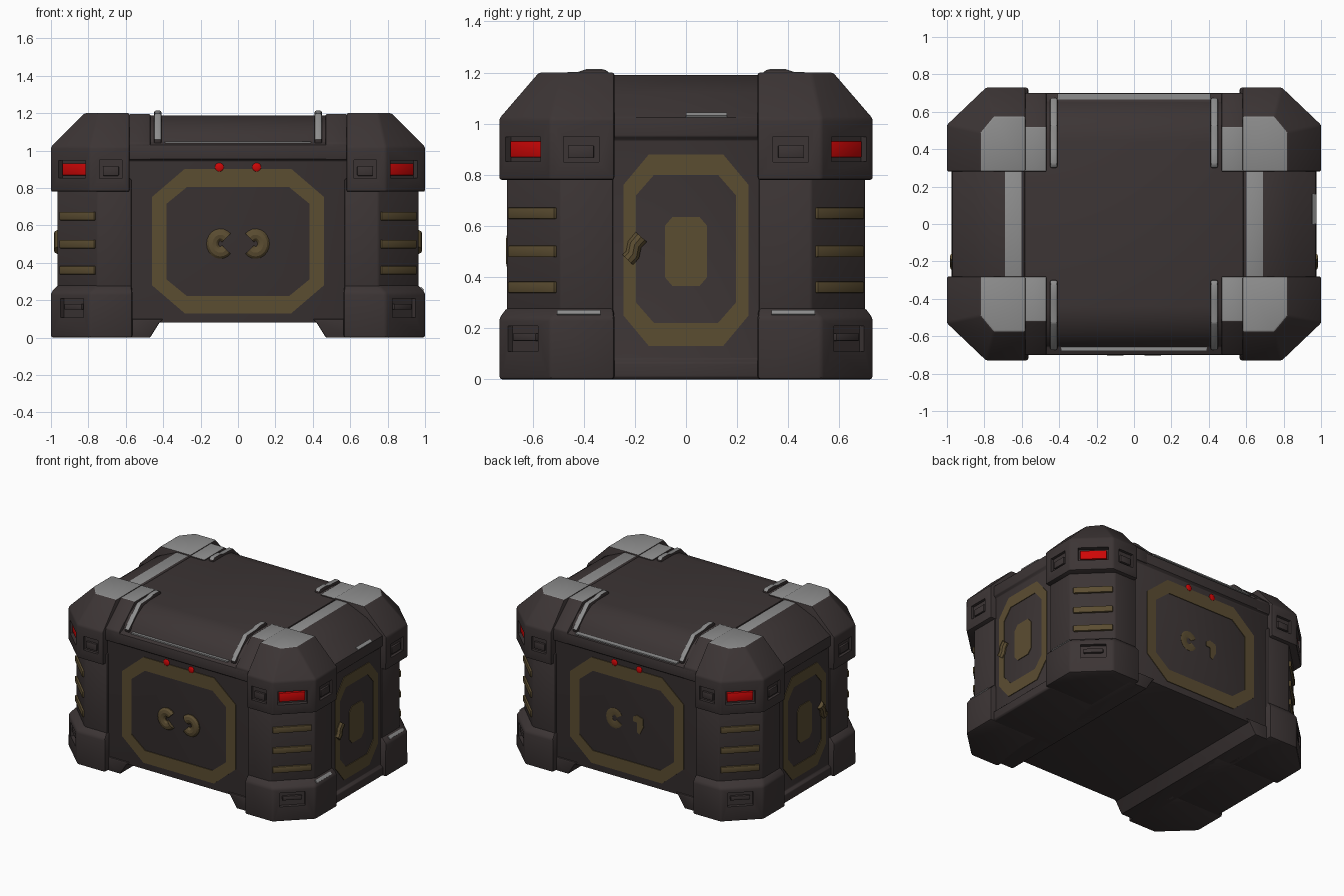
import bpy, bmesh, math
from mathutils import Matrix, Vector

if "Cube" in bpy.data.objects:
    bpy.data.objects.remove(bpy.data.objects["Cube"])


def material(name, rgb):
    m = bpy.data.materials.new(name)
    m.diffuse_color = (*rgb, 1)
    m.use_nodes = True
    m.node_tree.nodes["Principled BSDF"].inputs["Base Color"].default_value = m.diffuse_color
    return m


DARK = material("dark_brown_metal", (0.045, 0.035, 0.035))
TAN = material("tan_paint", (0.105, 0.074, 0.031))
GREY = material("light_grey", (0.27, 0.27, 0.27))
RED = material("red_light", (0.62, 0.002, 0.002))
cutters = []


def finish(name, bm, mat, mirror="", bevel=0, rule=None):
    """Turn a bmesh into an object; faces picked by the rule become grey."""
    bmesh.ops.recalc_face_normals(bm, faces=bm.faces)
    bm.normal_update()
    for f in bm.faces:
        f.material_index = 1 if rule and rule(f) else 0
    me = bpy.data.meshes.new(name)
    bm.to_mesh(me)
    bm.free()
    me.materials.append(mat)
    me.materials.append(GREY)
    ob = bpy.data.objects.new(name, me)
    bpy.context.collection.objects.link(ob)
    if bevel:
        b = ob.modifiers.new("Bevel", "BEVEL")
        b.width, b.segments, b.limit_method = bevel, 2, "ANGLE"
        b.angle_limit = math.radians(25)
    return add_mirror(ob, mirror)


def add_mirror(ob, axes):
    if axes:
        m = ob.modifiers.new("Mirror", "MIRROR")
        m.use_axis = ["x" in axes, "y" in axes, False]
        m.use_mirror_merge = False
    return ob


def to3d(axis, a, b, level):
    return {"x": (level, a, b), "y": (a, level, b), "z": (a, b, level)}[axis]


def solid(name, sections, axis, mat=DARK, **kw):
    """Loft matching polygons placed at levels along an axis."""
    bm = bmesh.new()
    rings = [[bm.verts.new(to3d(axis, a, b, lv)) for a, b in poly] for poly, lv in sections]
    n = len(rings[0])
    for r, s in zip(rings, rings[1:]):
        for i in range(n):
            bm.faces.new((r[i], r[(i + 1) % n], s[(i + 1) % n], s[i]))
    bm.faces.new(rings[0])
    bm.faces.new(rings[-1])
    return finish(name, bm, mat, **kw)


def prism(name, poly, axis, lo, hi, mat=DARK, **kw):
    return solid(name, [(poly, lo), (poly, hi)], axis, mat, **kw)


def box(name, loc, size, mat=DARK, angle=0, turn="Z", **kw):
    bm = bmesh.new()
    mx = Matrix.Translation(loc) @ Matrix.Rotation(angle, 4, turn) @ Matrix.Diagonal((*size, 1))
    bmesh.ops.create_cube(bm, size=1, matrix=mx)
    return finish(name, bm, mat, **kw)


def cut(ob, loc, size, angle=0):
    """Sink a rectangular pocket into a part."""
    c = box("pocket_cutter", loc, size, angle=angle)
    c.hide_render = True
    cutters.append(c)
    m = ob.modifiers.new("Pocket", "BOOLEAN")
    m.operation, m.solver, m.object = "DIFFERENCE", "EXACT", c


def octagon(w, z0, z1, cu, cv):
    return [(-w, z0 + cv), (-w + cu, z0), (w - cu, z0), (w, z0 + cv),
            (w, z1 - cv), (w - cu, z1), (-w + cu, z1), (-w, z1 - cv)]


def painted_ring(name, outer, inner, axis, level, mirror):
    bm = bmesh.new()
    d = 0.006
    rings = [[bm.verts.new(to3d(axis, a, b, lv)) for a, b in poly]
             for poly, lv in ((outer, level), (outer, level + d), (inner, level + d), (inner, level))]
    for k in range(4):
        r, s = rings[k], rings[(k + 1) % 4]
        for i in range(8):
            j = (i + 1) % 8
            bm.faces.new((r[i], r[j], s[j], s[i]))
    return finish(name, bm, TAN, mirror=mirror)


def tube(name, pts, radius, loc, scale):
    cu = bpy.data.curves.new(name, "CURVE")
    cu.dimensions, cu.bevel_depth, cu.bevel_resolution, cu.use_fill_caps = "3D", radius, 3, True
    sp = cu.splines.new("POLY")
    sp.points.add(len(pts) - 1)
    for p, co in zip(sp.points, pts):
        p.co = (*co, 1)
    cu.materials.append(TAN)
    ob = bpy.data.objects.new(name, cu)
    bpy.context.collection.objects.link(ob)
    ob.location, ob.scale = loc, scale


def flat_top(f):
    return f.normal.z > 0.9 and f.calc_center_median().z > 1.185


# Main hull with rounded lid, running left to right
half = [(0.68, 0.08), (0.68, 0.945), (0.70, 0.955), (0.70, 1.03), (0.655, 1.045),
        (0.635, 1.085), (0.58, 1.135), (0.51, 1.175), (0.44, 1.187)]
prism("hull_and_lid", half + [(-y, z) for y, z in reversed(half)], "x", -0.585, 0.585, bevel=0.006)

# Side sections with lip, skirt and sloping shoulder
side = [(0.48, 0), (0.965, 0), (0.975, 0.01), (0.975, 0.065), (0.955, 0.08), (0.955, 0.935), (0.972, 0.95),
        (0.972, 1.025), (0.945, 1.042), (0.85, 1.12), (0.69, 1.19), (0.60, 1.19), (0.585, 1.18), (0.48, 1.17)]
prism("side_section", side, "y", -0.29, 0.29, mirror="x", bevel=0.005, rule=flat_top)

# Runners under the hull
prism("runner", [(0.40, 0.1), (0.42, 0.08), (0.47, 0), (0.62, 0), (0.62, 0.1)], "y", -0.69, 0.69,
      mirror="x", bevel=0.006)

# Corner posts, feet and caps
outer = [(0.565, 0.28), (1.0, 0.28), (1.0, 0.53), (0.79, 0.73), (0.565, 0.73)]
post = [(0.57, 0.285), (0.965, 0.285), (0.965, 0.49), (0.75, 0.70), (0.57, 0.70)]
crown = [(0.58, 0.28), (0.82, 0.28), (0.82, 0.49), (0.75, 0.575), (0.58, 0.575)]
cap_low = [(0.58 if x < 0.6 else x, y) for x, y in outer]
prism("corner_post", post, "z", 0.2, 0.85, mirror="xy", bevel=0.008)
foot = solid("corner_foot", [(outer, 0), (outer, 0.24), (post, 0.28)], "z", bevel=0.012)
cap = solid("corner_cap", [(cap_low, 0.78), (cap_low, 1.02), (crown, 1.2)], "z", bevel=0.01, rule=flat_top)

# Pockets in caps and feet
slant = math.atan2(0.20, -0.21)
nrm = Vector((0.69, 0.724, 0))
mid = Vector((0.895, 0.63, 0))
lamp = mid - Vector((0.69, -0.66, 0)) * 0.012
cut(cap, (0.68, 0.73, 0.90), (0.12, 0.04, 0.10))
cut(cap, (1.0, 0.41, 0.90), (0.04, 0.14, 0.10))
cut(cap, lamp + Vector((0, 0, 0.90)), (0.20, 0.064, 0.095), slant)
cut(foot, lamp + Vector((0, 0, 0.158)), (0.17, 0.05, 0.10), slant)
for ob in (cap, foot):
    add_mirror(ob, "xy")
box("front_pocket_block", (0.68, 0.715, 0.89), (0.085, 0.02, 0.05), mirror="xy", bevel=0.004)
box("side_pocket_block", (0.985, 0.41, 0.89), (0.02, 0.10, 0.05), mirror="xy", bevel=0.004)
box("foot_pocket_bar", lamp - nrm * 0.015 + Vector((0, 0, 0.165)), (0.13, 0.02, 0.03), angle=slant,
    mirror="xy", bevel=0.004)
box("corner_light", lamp - nrm * 0.025 + Vector((0, 0, 0.90)), (0.175, 0.024, 0.064), RED, angle=slant,
    mirror="xy", bevel=0.004)

# Tan slats on the slanted post faces
for z in (0.36, 0.5, 0.65):
    box("post_slat", (0.852, 0.595, z), (0.262, 0.035, 0.045), TAN, angle=math.radians(135.5),
        mirror="xy", bevel=0.006)

# Worn edges on the right feet and right lip
for y in (-0.42, 0.42):
    box("foot_edge_wear", (0.984, y, 0.261), (0.022, 0.17, 0.008), GREY, angle=math.radians(45), turn="Y")
box("side_lip_wear", (0.962, 0.08, 1.034), (0.024, 0.16, 0.009), GREY, angle=math.radians(32), turn="Y")

# Lid brackets and rails
prism("lid_bracket", [(0.28, 1.0), (0.28, 1.195), (0.52, 1.195), (0.70, 1.04), (0.70, 0.95), (0.5, 0.95)],
      "x", 0.468, 0.585, mirror="xy", bevel=0.008, rule=flat_top)
prism("lid_rail", [(0.30, 1.15), (0.30, 1.2), (0.32, 1.213), (0.39, 1.213), (0.42, 1.203), (0.53, 1.198),
                   (0.675, 1.06), (0.66, 1.02), (0.5, 1.12)],
      "x", 0.41, 0.448, mirror="xy", bevel=0.008, rule=lambda f: f.normal.z > 0.3)

# Grey strips along the lid lip
box("back_lip_strip", (0, 0.682, 1.043), (0.82, 0.034, 0.009), GREY)
box("front_lip_strip", (0, -0.668, 1.045), (0.78, 0.02, 0.009), GREY)

# Painted frames on front, back and sides
painted_ring("front_frame", octagon(0.46, 0.13, 0.902, 0.175, 0.15), octagon(0.383, 0.222, 0.805, 0.11, 0.09),
             "y", 0.679, "y")
painted_ring("side_frame", octagon(0.245, 0.13, 0.88, 0.10, 0.12), octagon(0.195, 0.22, 0.80, 0.07, 0.08),
             "x", 0.954, "x")
prism("side_patch", octagon(0.083, 0.365, 0.635, 0.03, 0.035), "x", 0.954, 0.960, TAN, mirror="x")


# Crescent grips: raised at the front, flat paint at the back
def crescent(sx, gap):
    turn = 360 - 2 * gap
    return [(-sx * 0.042 * math.cos(a), 0, 0.048 * math.sin(a))
            for a in (math.radians(gap + turn * i / 16) for i in range(17))]


for sx in (-1, 1):
    tube("front_grip", crescent(sx, 40), 0.034, (sx * 0.094, -0.68, 0.502), (1, 0.7, 1))
    # Side latch handle
    tube("side_latch", [(0, -0.033, -0.045), (0, -0.014, -0.025), (0, -0.006, 0.015), (0, 0.02, 0.045)],
         0.03, (sx * 0.955, -0.195, 0.512), (1, 1, 1))
tube("back_ring_patch", crescent(1, 25), 0.027, (0.10, 0.682, 0.505), (1, 0.12, 1))
prism("back_wedge_patch", [(-0.05, 0.555), (-0.08, 0.575), (-0.13, 0.56), (-0.135, 0.50), (-0.105, 0.44),
                           (-0.085, 0.45), (-0.085, 0.52), (-0.05, 0.525)], "y", 0.679, 0.685, TAN)

# Red indicator dots
bm = bmesh.new()
bmesh.ops.create_uvsphere(bm, u_segments=16, v_segments=10, radius=0.024,
                          matrix=Matrix.Translation((0.1, 0.683, 0.911)) @ Matrix.Diagonal((1, 0.35, 1, 1)))
finish("indicator_dot", bm, RED, mirror="xy")

# Apply modifiers, drop the cutters, smooth the shading
bpy.ops.object.select_all(action="DESELECT")
parts = [o for o in bpy.context.scene.objects if o not in cutters]
for o in parts:
    o.select_set(True)
bpy.context.view_layer.objects.active = parts[0]
bpy.ops.object.convert(target="MESH")
for c in cutters:
    bpy.data.objects.remove(c)
bpy.ops.object.shade_smooth_by_angle(angle=math.radians(30))
